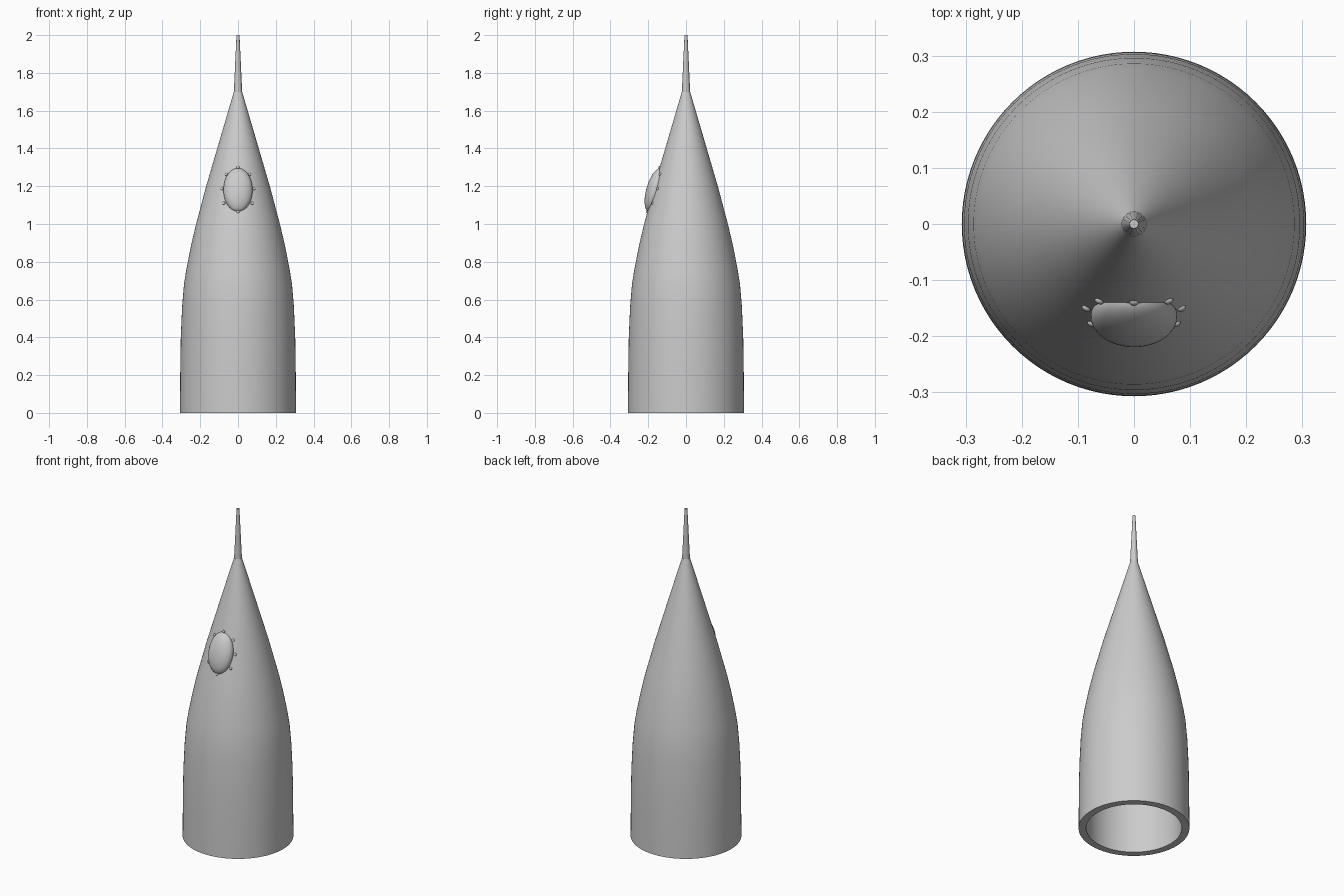
import bpy, bmesh, math
from mathutils import Vector, Matrix

cube = bpy.data.objects.get("Cube")
if cube:
    bpy.data.objects.remove(cube, do_unlink=True)

grey = bpy.data.materials.new("plain grey")
grey.use_nodes = True
COLOUR = (0.6, 0.6, 0.6, 1)
grey.diffuse_color = COLOUR
grey.node_tree.nodes["Principled BSDF"].inputs["Base Color"].default_value = COLOUR


def finish(name, bm, angle=30):
    bmesh.ops.recalc_face_normals(bm, faces=bm.faces)
    mesh = bpy.data.meshes.new(name)
    bm.to_mesh(mesh)
    bm.free()
    mesh.materials.append(grey)
    ob = bpy.data.objects.new(name, mesh)
    bpy.context.collection.objects.link(ob)
    bpy.ops.object.select_all(action="DESELECT")
    ob.select_set(True)
    bpy.context.view_layer.objects.active = ob
    bpy.ops.object.shade_smooth_by_angle(angle=math.radians(angle))
    return ob


def lathe(name, profile, sides):
    """Revolve (radius, height) points around the z axis."""
    bm = bmesh.new()
    verts = [bm.verts.new((r, 0, z)) for r, z in profile]
    edges = [bm.edges.new(pair) for pair in zip(verts, verts[1:])]
    bmesh.ops.spin(bm, geom=verts + edges, axis=(0, 0, 1), cent=(0, 0, 0),
                   angle=math.tau, steps=sides, use_duplicate=False)
    bmesh.ops.remove_doubles(bm, verts=bm.verts, dist=0.0001)
    return finish(name, bm)


def ellipsoid(name, centre, radii, rotation, segments, rings):
    bm = bmesh.new()
    bmesh.ops.create_uvsphere(bm, u_segments=segments, v_segments=rings, radius=1)
    bm.transform(Matrix.Translation(centre) @ rotation @ Matrix.Diagonal((*radii, 1)))
    return finish(name, bm, 60)


OUTER = [(0.307, 0), (0.306, 0.2), (0.303, 0.4), (0.296, 0.56), (0.286, 0.68),
         (0.275, 0.75), (0.25, 0.88), (0.222, 1.0), (0.205, 1.063),
         (0.17, 1.195), (0.11, 1.4), (0.022, 1.7)]
WALL = 0.042


def radius_at(z):
    for (r0, z0), (r1, z1) in zip(OUTER, OUTER[1:]):
        if z0 <= z <= z1:
            return r0 + (r1 - r0) * (z - z0) / (z1 - z0)


# Hollow nose body, open at the bottom
inner = [(r - WALL, z) for r, z in OUTER[:-1]] + [(0, 1.53)]
lathe("body_shell", [(0, 1.7)] + OUTER[::-1] + inner, 96)

# Needle at the tip
lathe("tip_needle", [(0, 1.69), (0.022, 1.69), (0.022, 1.7), (0.008, 2.0), (0, 2.0)], 16)

# Domed window leaning with the slope of the body
lean = Matrix.Rotation(math.radians(-16), 4, "X")
ellipsoid("window_dome", (0, -0.165, 1.18), (0.077, 0.045, 0.12), lean, 48, 24)

# Rivets seated on the body around the window
spots = [(0, 1.3), (0, 1.065)]
for x, z in [(0.062, 1.263), (0.085, 1.187), (0.075, 1.11)]:
    spots += [(x, z), (-x, z)]
for number, (x, z) in enumerate(spots, 1):
    seat = Vector((x, -math.sqrt(radius_at(z) ** 2 - x * x), z))
    normal = Vector((seat.x, seat.y, radius_at(z) * 0.28)).normalized()
    turn = normal.to_track_quat("Z", "Y").to_matrix().to_4x4()
    ellipsoid(f"window_rivet_{number}", seat, (0.0085, 0.0085, 0.006), turn, 16, 8)
